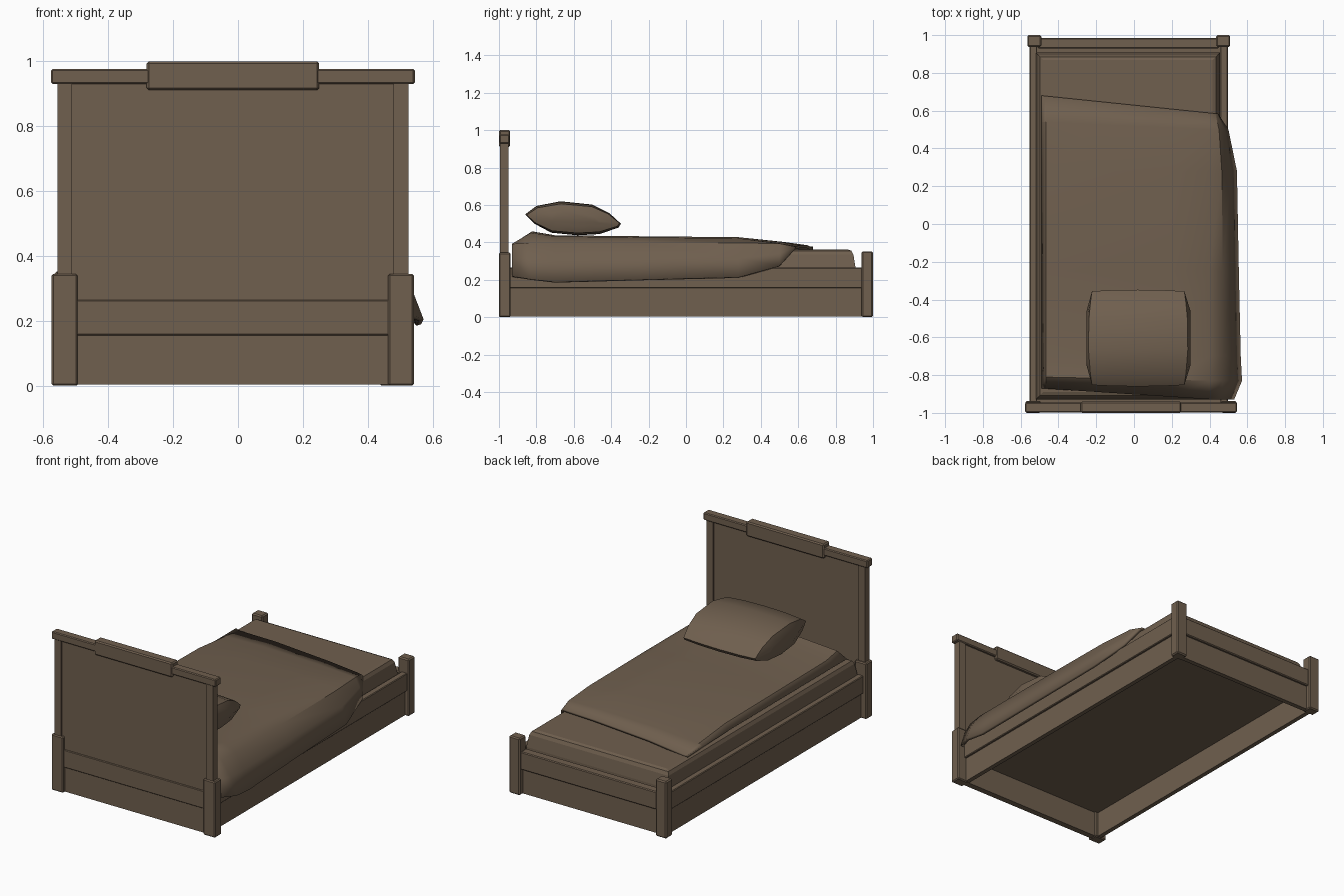
import bpy, bmesh, math

if "Cube" in bpy.data.objects:
    bpy.data.objects.remove(bpy.data.objects["Cube"])

wood = bpy.data.materials.new("warm brown")
wood.diffuse_color = (0.16, 0.115, 0.077, 1)
wood.use_nodes = True
wood.node_tree.nodes["Principled BSDF"].inputs["Base Color"].default_value = wood.diffuse_color


def add_mesh(name, verts, faces):
    me = bpy.data.meshes.new(name)
    me.from_pydata(verts, [], faces)
    me.materials.append(wood)
    ob = bpy.data.objects.new(name, me)
    bpy.context.collection.objects.link(ob)
    return ob


def box(name, x, y, z, bevel=0.0):
    """Box from (min, max) pairs, with an optional chamfer."""
    bm = bmesh.new()
    bmesh.ops.create_cube(bm, size=1)
    for v in bm.verts:
        v.co = [r[0] if c < 0 else r[1] for c, r in zip(v.co, (x, y, z))]
    if bevel:
        bmesh.ops.bevel(bm, geom=bm.edges[:], offset=bevel, segments=1, affect='EDGES')
    ob = add_mesh(name, [], [])
    bm.to_mesh(ob.data)
    bm.free()
    return ob


def loft(name, rings, closed=False):
    """Skin equal-length rows of points; closed rows also get end caps."""
    n = len(rings[0])
    verts = [p for r in rings for p in r]
    faces = []
    for i in range(len(rings) - 1):
        for j in range(n if closed else n - 1):
            k = (j + 1) % n
            faces.append((i * n + j, i * n + k, (i + 1) * n + k, (i + 1) * n + j))
    if closed:
        faces.append(tuple(range(n))[::-1])
        faces.append(tuple(range((len(rings) - 1) * n, len(rings) * n)))
    ob = add_mesh(name, verts, faces)
    if closed:
        bm = bmesh.new()
        bm.from_mesh(ob.data)
        bmesh.ops.recalc_face_normals(bm, faces=bm.faces[:])
        bm.to_mesh(ob.data)
        bm.free()
    return ob


def pair(c, a, b, s):
    """Range a..b away from centre c on side s."""
    return tuple(sorted((c + s * a, c + s * b)))


HC, FC = -0.016, -0.028   # centre of headboard, centre of frame

# posts, stiles and side rails, mirrored
for s, side in ((-1, "left"), (1, "right")):
    box(side + "_head_post", pair(HC, 0.478, 0.559, s), (-1, -0.937), (0, 0.345), 0.006)
    box(side + "_headboard_stile", pair(HC, 0.496, 0.541, s), (-0.994, -0.95), (0.33, 0.94))
    box(side + "_foot_post", pair(FC, 0.463, 0.537, s), (0.938, 1), (0, 0.352), 0.007)
    box(side + "_lower_rail", pair(FC, 0.485, 0.512, s), (-0.95, 0.95), (0.004, 0.16))
    box(side + "_upper_rail", pair(FC, 0.485, 0.525, s), (-0.95, 0.95), (0.155, 0.265), 0.004)

# foot and head boards
box("lower_foot_rail", (-0.51, 0.45), (0.942, 0.97), (0.004, 0.16))
box("upper_foot_rail", (-0.51, 0.45), (0.93, 0.985), (0.155, 0.265), 0.005)
box("lower_head_rail", (-0.51, 0.47), (-0.982, -0.945), (0.004, 0.16))
box("upper_head_rail", (-0.51, 0.47), (-0.99, -0.945), (0.155, 0.265), 0.004)
box("headboard_panel", (-0.53, 0.50), (-0.984, -0.96), (0.26, 0.94))
box("headboard_cap", (-0.576, 0.545), (-0.997, -0.945), (0.93, 0.976), 0.005)
box("headboard_crest", (-0.282, 0.25), (-1, -0.94), (0.911, 1.0), 0.007)

# base panel and mattress with leaning sides
box("base_panel", (-0.53, 0.475), (-0.95, 0.945), (0.16, 0.2))
layers = [(0.0, 0.19), (0.0, 0.262), (0.012, 0.335), (0.022, 0.355), (0.04, 0.362)]
loft("mattress", [[(-0.52 + d, -0.93 + d, z), (0.455 - d, -0.93 + d, z),
                   (0.455 - d, 0.907 - d, z), (-0.52 + d, 0.907 - d, z)]
                  for d, z in layers], True)

# blanket: (left y, right y, top z, shoulder x, hem x, hem z)
stations = [
    (-0.87, -0.93, 0.400, 0.46, 0.530, 0.220),
    (-0.81, -0.83, 0.458, 0.47, 0.572, 0.205),
    (-0.70, -0.70, 0.438, 0.47, 0.565, 0.190),
    (-0.25, -0.25, 0.433, 0.47, 0.555, 0.202),
    (0.28, 0.28, 0.428, 0.465, 0.545, 0.215),
    (0.54, 0.50, 0.402, 0.45, 0.500, 0.275),
    (0.68, 0.585, 0.385, 0.43, 0.445, 0.368),
]
rows = []
for yl, yr, z, sx, hx, hz in stations:
    sz = min(z - 0.008, 0.397)
    prof = [(-0.49, 0.378), (-0.465, z - 0.014), (-0.2, z), (0.2, z), (0.4, z - 0.006),
            (sx, sz), (sx + (hx - sx) * 0.6, sz + (hz - sz) * 0.45), (hx, hz)]
    row = []
    for x, pz in prof:
        t = min(1, (x + 0.49) / 0.92)
        row.append((x, yl + (yr - yl) * t, pz))
    rows.append(row)
blanket = loft("blanket", rows)
sol = blanket.modifiers.new("thickness", 'SOLIDIFY')
sol.thickness = 0.016
sol.offset = -1

# pillow: tilted lens section swept across, drawn in at the ends
section = [(-0.86, 0.55), (-0.80, 0.595), (-0.67, 0.62), (-0.50, 0.602), (-0.41, 0.557),
           (-0.348, 0.50), (-0.36, 0.48), (-0.46, 0.445), (-0.58, 0.438), (-0.72, 0.452),
           (-0.81, 0.50)]
cy, cz = -0.605, 0.525
rings = []
for x, ky, kz, bow in ((-0.252, 0.55, 0.45, 0), (-0.222, 0.97, 0.86, 0.02), (-0.12, 0.99, 0.97, 0),
                       (0.02, 1, 1, 0), (0.16, 0.99, 0.97, 0), (0.266, 0.97, 0.86, -0.02),
                       (0.30, 0.55, 0.45, 0)):
    rings.append([(x - bow * (1 - ((y - cy) / 0.26) ** 2), cy + (y - cy) * ky,
                   cz + (z - cz) * kz) for y, z in section])
pillow = loft("pillow", rings, True)

# soft parts are smooth with kept edges
for ob in (blanket, pillow):
    bpy.ops.object.select_all(action='DESELECT')
    ob.select_set(True)
    bpy.context.view_layer.objects.active = ob
    bpy.ops.object.shade_smooth_by_angle(angle=math.radians(35))
